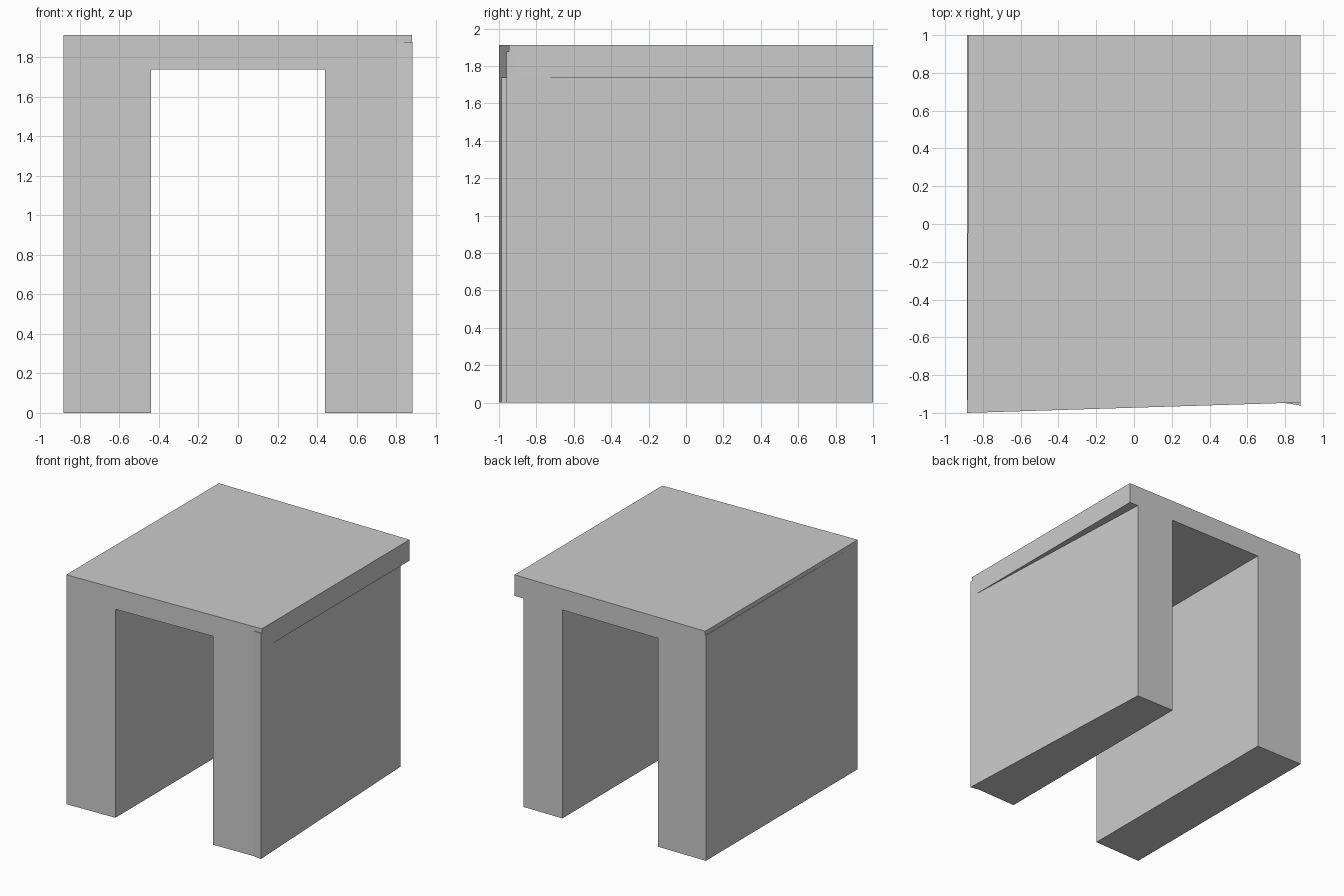
import bpy
import bmesh

if "Cube" in bpy.data.objects:
    bpy.data.objects.remove(bpy.data.objects["Cube"])


def prism(name, outline, z0, z1):
    """Extrude a plan outline (counter-clockwise) from z0 up to z1."""
    bm = bmesh.new()
    base = bm.faces.new([bm.verts.new((x, y, z0)) for x, y in outline])
    top = bmesh.ops.extrude_face_region(bm, geom=[base])["geom"]
    verts = [g for g in top if isinstance(g, bmesh.types.BMVert)]
    bmesh.ops.translate(bm, verts=verts, vec=(0, 0, z1 - z0))
    bmesh.ops.recalc_face_normals(bm, faces=bm.faces)
    mesh = bpy.data.meshes.new(name)
    bm.to_mesh(mesh)
    bm.free()
    obj = bpy.data.objects.new(name, mesh)
    bpy.context.collection.objects.link(obj)
    return obj


def front_y(x):
    """Slightly skewed front edge shared by the slab and both walls."""
    return -1 + 0.055 * (x + 0.883) / 1.766


W, INNER = 0.883, 0.44
SLAB_Z, WALL_TOP, TOP = 1.737, 1.877, 1.912

# roof slab with skewed front edge
prism("roof_slab", [(-W, front_y(-W)), (0.881, front_y(0.881)),
                    (0.881, 1), (-0.877, 1)], SLAB_Z, TOP)

# left wall, standing slightly proud of the slab at the back
prism("left_wall", [(-W, front_y(-W)), (-INNER, front_y(-INNER)),
                    (-INNER, 1), (-W, 1)], 0, WALL_TOP)

# right wall, tapering inward to the back, with a small lip at the front corner
prism("right_wall", [(INNER, front_y(INNER)), (0.80, front_y(0.80)),
                     (W, -0.961), (0.80, 1), (INNER, 1)], 0, WALL_TOP)
